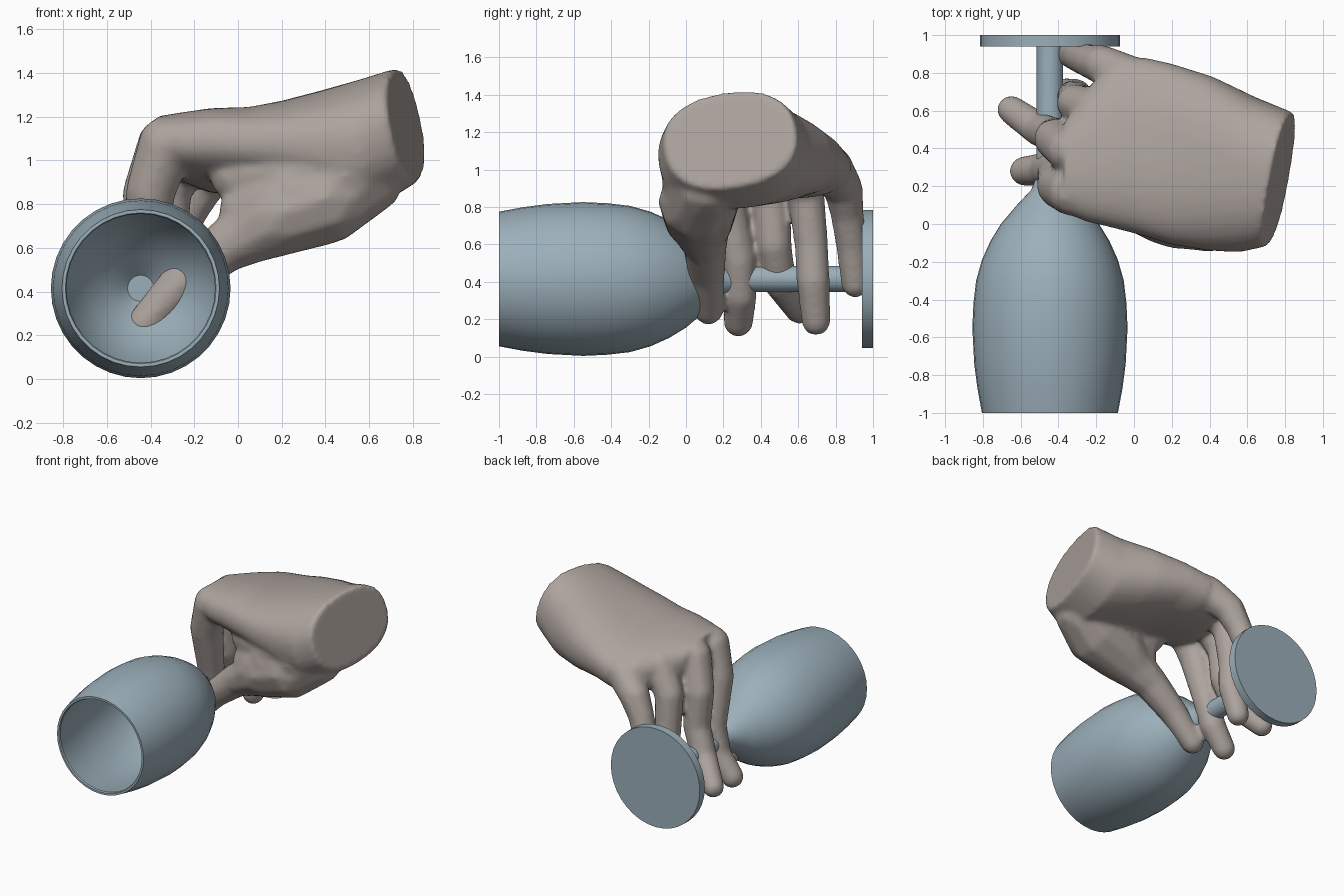
import bpy, bmesh, math
from mathutils import Vector, Matrix

if "Cube" in bpy.data.objects:
    bpy.data.objects.remove(bpy.data.objects["Cube"])


def finish(name, bm, color, angle=35):
    bmesh.ops.recalc_face_normals(bm, faces=bm.faces)
    me = bpy.data.meshes.new(name)
    bm.to_mesh(me)
    bm.free()
    ob = bpy.data.objects.new(name, me)
    bpy.context.collection.objects.link(ob)
    mat = bpy.data.materials.new(name + "_material")
    mat.diffuse_color = color
    mat.use_nodes = True
    mat.node_tree.nodes["Principled BSDF"].inputs["Base Color"].default_value = mat.diffuse_color
    me.materials.append(mat)
    bpy.ops.object.select_all(action='DESELECT')
    bpy.context.view_layer.objects.active = ob
    ob.select_set(True)
    bpy.ops.object.shade_smooth_by_angle(angle=math.radians(angle))
    return ob


def loft(bm, rings):
    loops = [[bm.verts.new(p) for p in ring] for ring in rings]
    n = len(loops[0])
    for a, b in zip(loops, loops[1:]):
        for i in range(n):
            j = (i + 1) % n
            bm.faces.new((a[i], a[j], b[j], b[i]))
    bm.faces.new(loops[0])
    bm.faces.new(loops[-1][::-1])


# Wine glass lying on its side: (radius, y) profile, inner bowl to base
profile = [(.06, .16), (.15, .07), (.235, -.01), (.335, -.2), (.37, -.35),
           (.387, -.55), (.37, -.8), (.34, -.99), (.345, -1), (.36, -1), (.384, -.87),
           (.401, -.74), (.411, -.55), (.405, -.42), (.391, -.3), (.36, -.19), (.315, -.09),
           (.26, .0), (.175, .1), (.1, .18), (.075, .24), (.07, .3), (.07, .94), (.37, .94),
           (.37, 1)]
bm = bmesh.new()
loft(bm, [[(-.445 + r * math.cos(t), y, .415 + r * math.sin(t))
           for t in (2 * math.pi * i / 36 for i in range(36))] for r, y in profile])
finish("wine_glass", bm, (.33, .43, .49, 1))

# Hand: palm as lofted ovals (x, y, z, half width, half height, roll degrees, slant)
palm = [(.77, .235, 1.16, .355, .255, 10, 1), (.6, .26, 1.08, .41, .29, 5, .7),
        (.4, .32, 1.065, .46, .255, 0, .3), (.2, .37, 1.06, .48, .21, -3, 0),
        (.05, .41, 1.045, .475, .19, -6, 0), (-.13, .42, 1.045, .44, .18, -8, 0),
        (-.25, .36, 1.06, .35, .155, -6, 0), (-.37, .3, 1.08, .24, .12, -4, 0)]


def sgnpow(v, p):
    return math.copysign(abs(v) ** p, v)


bm = bmesh.new()
rings = []
for x, y, z, w, h, roll, slant in palm:
    ring = []
    c, s = math.cos(math.radians(roll)), math.sin(math.radians(roll))
    for i in range(32):
        t = 2 * math.pi * i / 32
        u, v = sgnpow(math.cos(t), .85), sgnpow(math.sin(t), .85)
        a, b = u * w, v * h
        ring.append((x + slant * (.06 * u - .06 * v), y + a * c - b * s, z + a * s + b * c))
    rings.append(ring)
loft(bm, rings)

# Fingers, thumb and thumb web as chains of (x, y, z, radius) joints
chains = {
    "thumb": [(.57, .11, .92, .19), (.4, .07, .83, .22), (.2, .07, .76, .2),
              (.08, .08, .685, .155), (-.06, .1, .605, .123), (-.26, .11, .44, .1),
              (-.43, .12, .25, .083)],
    "web_low": [(.5, .07, .93, .2), (.25, .06, .86, .18), (.03, .1, .77, .12)],
    "web_high": [(.5, .06, .99, .2), (.25, .08, .95, .18), (.0, .14, .93, .13)],
    "index": [(-.1, .17, 1.08, .135), (-.33, .17, 1.075, .13), (-.4, .2, .86, .118),
              (-.42, .28, .52, .097), (-.47, .29, .33, .092), (-.58, .28, .185, .082)],
    "middle": [(-.1, .38, 1.07, .135), (-.34, .39, 1.07, .125), (-.425, .45, .85, .108),
               (-.42, .47, .6, .098), (-.5, .5, .4, .092), (-.65, .605, .25, .078)],
    "ring": [(.0, .58, 1.06, .13), (-.2, .6, 1.05, .12), (-.31, .64, .87, .103),
             (-.32, .67, .6, .093), (-.31, .68, .4, .091), (-.36, .695, .19, .08)],
    "little": [(.15, .7, 1.02, .14), (-.02, .77, 1.01, .125), (-.16, .84, .9, .108),
               (-.23, .86, .77, .092), (-.29, .885, .6, .086), (-.34, .905, .39, .078)],
}
for joints in chains.values():
    for a, b in zip(joints, joints[1:]):
        pa, pb = Vector(a[:3]), Vector(b[:3])
        for k in range(13):
            f = k / 12
            bmesh.ops.create_icosphere(bm, subdivisions=2, radius=a[3] + (b[3] - a[3]) * f,
                                       matrix=Matrix.Translation(pa.lerp(pb, f)))
hand = finish("hand", bm, (.42, .37, .34, 1))

# Fuse the pieces into one skin and soften it
remesh = hand.modifiers.new("fuse", 'REMESH')
remesh.mode = 'VOXEL'
remesh.voxel_size = .016
remesh.use_smooth_shade = True
soften = hand.modifiers.new("soften", 'SMOOTH')
soften.factor = .5
soften.iterations = 10
